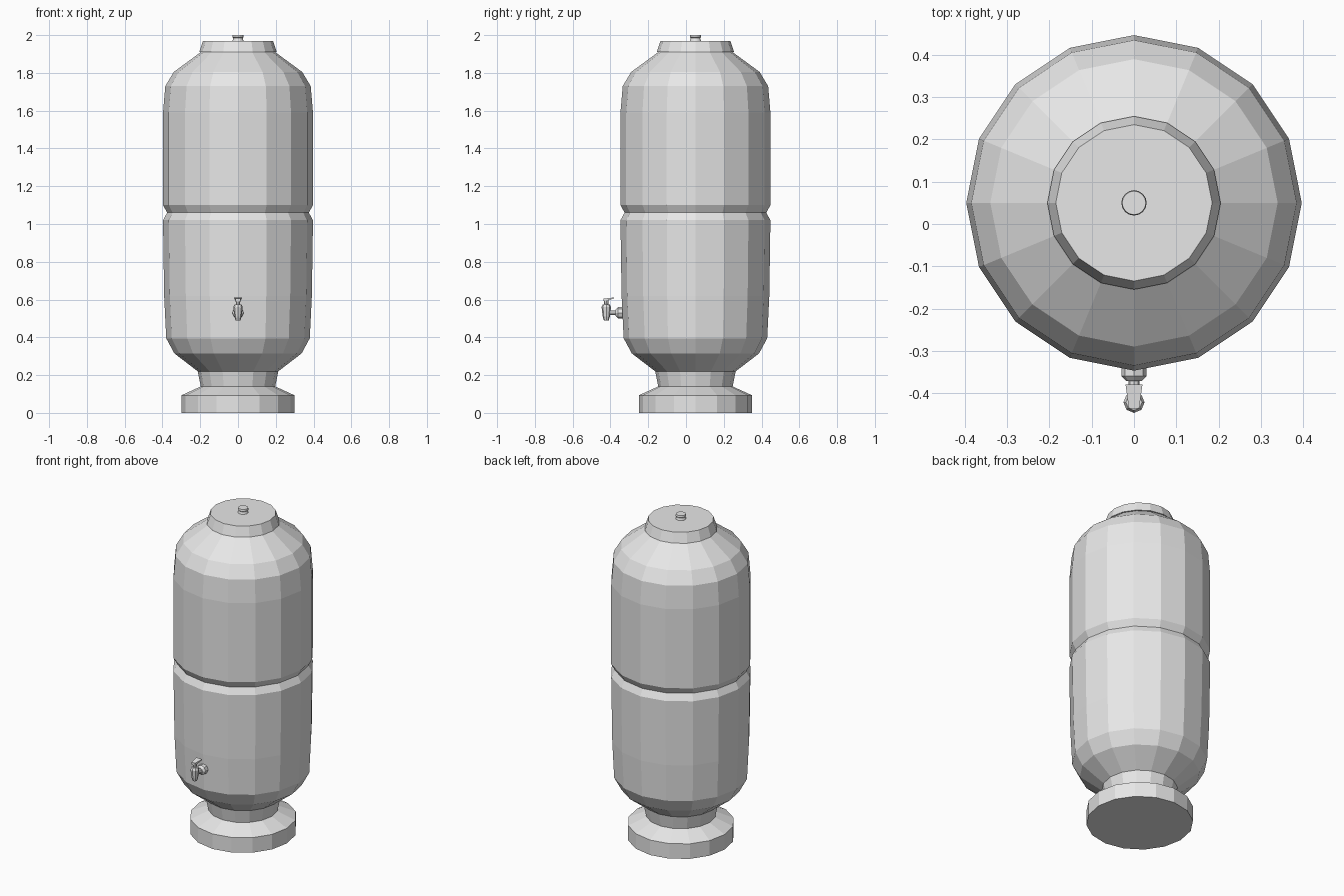
import bpy, bmesh, math
from mathutils import Matrix, Vector

cube = bpy.data.objects.get("Cube")
if cube:
    bpy.data.objects.remove(cube, do_unlink=True)

# One plain grey for the whole model
grey = bpy.data.materials.new("plain grey")
grey.use_nodes = True
grey.diffuse_color = (0.8, 0.8, 0.8, 1)
grey.node_tree.nodes["Principled BSDF"].inputs["Base Color"].default_value = (0.8, 0.8, 0.8, 1)

AXIS_Y = 0.05   # centre line of the tank
TAP_Z = 0.53    # height of the tap pipe


def finish(name, bm):
    bmesh.ops.recalc_face_normals(bm, faces=bm.faces[:])
    mesh = bpy.data.meshes.new(name)
    bm.to_mesh(mesh)
    bm.free()
    mesh.materials.append(grey)
    obj = bpy.data.objects.new(name, mesh)
    bpy.context.collection.objects.link(obj)
    return obj


def lathe(name, profile, sides, origin, forward=False):
    """Closed turned part from (radius, height) pairs; forward lays it along -y."""
    bm = bmesh.new()
    rings = []
    for r, h in profile:
        ring = []
        for i in range(sides):
            a = math.tau * i / sides
            ring.append(bm.verts.new((r * math.cos(a), r * math.sin(a), h)))
        rings.append(ring)
    for low, high in zip(rings, rings[1:]):
        for i in range(sides):
            j = (i + 1) % sides
            bm.faces.new((low[i], low[j], high[j], high[i]))
    bm.faces.new(rings[0][::-1])
    bm.faces.new(rings[-1])
    turn = Matrix.Rotation(math.pi / 2, 4, 'X') if forward else Matrix()
    bm.transform(Matrix.Translation(Vector(origin)) @ turn)
    return finish(name, bm)


# Pedestal, with a flared neck under the tank
lathe("pedestal", [(0.30, 0), (0.30, 0.093), (0.197, 0.14), (0.213, 0.22)],
      16, (0, AXIS_Y, 0))

# Tank with rounded ends and a groove round the middle
lathe("tank", [(0.213, 0.22), (0.337, 0.315), (0.38, 0.395), (0.391, 0.62),
               (0.397, 1.02), (0.375, 1.06), (0.397, 1.10), (0.397, 1.59),
               (0.385, 1.73), (0.34, 1.805), (0.19, 1.915)],
      16, (0, AXIS_Y, 0))

# Lid and knob
lathe("lid", [(0.205, 1.91), (0.185, 1.97)], 16, (0, AXIS_Y, 0))
lathe("lid_knob", [(0.031, 1.965), (0.025, 1.984), (0.030, 1.989), (0.028, 2.0)],
      16, (0, AXIS_Y, 0))

# Tap: wall flange, pipe, spout and stem
lathe("tap_flange", [(0.030, 0), (0.030, 0.025), (0.018, 0.037)],
      8, (0, -0.335, TAP_Z), forward=True)
lathe("tap_pipe", [(0.013, 0), (0.013, 0.06)], 8, (0, -0.365, TAP_Z), forward=True)
lathe("tap_spout", [(0.013, 0.49), (0.019, 0.51), (0.025, 0.56), (0.019, 0.574)],
      8, (0, -0.422, 0))
lathe("tap_stem", [(0.010, 0.57), (0.013, 0.598)], 8, (0, -0.422, 0))

# Tapered lever on the stem
bm = bmesh.new()
bmesh.ops.create_cube(bm, size=1)
for v in bm.verts:
    back = v.co.y > 0
    v.co.x *= 0.040 if back else 0.024
    v.co.z = (0.608 if back else 0.598) + v.co.z * (0.006 if back else 0.014)
    v.co.y = -0.380 if back else -0.437
finish("tap_lever", bm)
